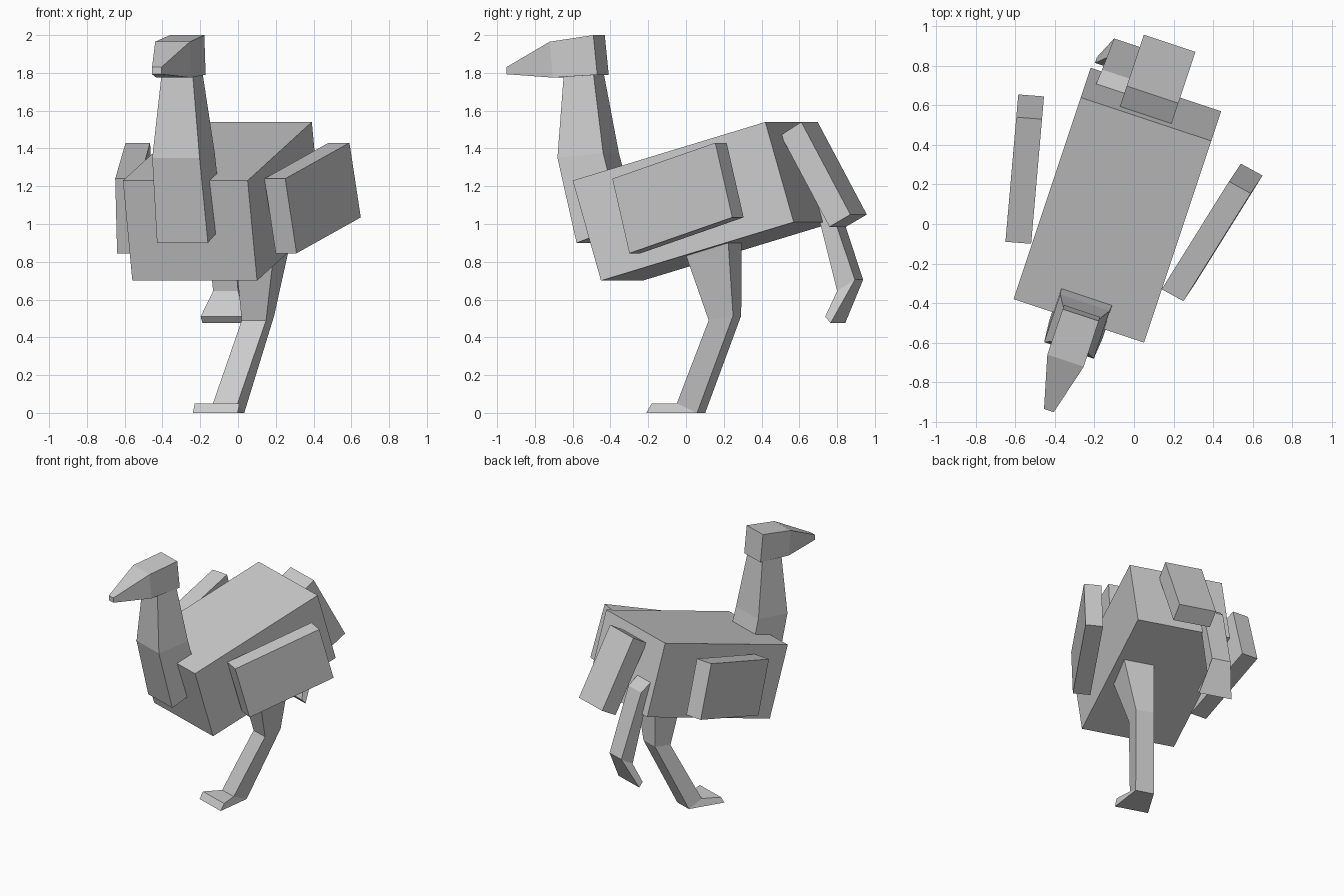
import bpy
import bmesh
import math
from mathutils import Matrix, Vector

if "Cube" in bpy.data.objects:
    bpy.data.objects.remove(bpy.data.objects["Cube"], do_unlink=True)

# One plain grey for the whole bird
grey = bpy.data.materials.new("plain_grey")
grey.use_nodes = True
COLOUR = (0.6, 0.6, 0.6, 1)
grey.diffuse_color = COLOUR
grey.node_tree.nodes["Principled BSDF"].inputs["Base Color"].default_value = COLOUR

# The bird is turned slightly; local x is across, local y runs front to back
TURN = Matrix.Rotation(math.radians(-18.43), 4, 'Z')
MID = -0.11


def loft(name, rings, matrix=TURN):
    """Skin a chain of four-cornered rings and cap both ends."""
    bm = bmesh.new()
    loops = [[bm.verts.new(matrix @ Vector(p)) for p in ring] for ring in rings]
    for a, b in zip(loops, loops[1:]):
        for i in range(4):
            j = (i + 1) % 4
            bm.faces.new((a[i], a[j], b[j], b[i]))
    bm.faces.new(loops[0])
    bm.faces.new(loops[-1])
    bmesh.ops.recalc_face_normals(bm, faces=bm.faces)
    mesh = bpy.data.meshes.new(name)
    bm.to_mesh(mesh)
    bm.free()
    mesh.materials.append(grey)
    obj = bpy.data.objects.new(name, mesh)
    bpy.context.collection.objects.link(obj)
    return obj


def ring(left, right, front, back):
    """Ring from its side limits and its front and back (y, z) points."""
    return [(left, *front), (right, *front), (right, *back), (left, *back)]


def centred(half, front, back):
    return ring(MID - half, MID + half, front, back)


def slab(name, profile, left, right):
    """Side profile of four (y, z) points, extruded across the bird."""
    return loft(name, [[(x, *p) for p in profile] for x in (left, right)])


def wing(name, corner, across, along, down):
    """Tilted box from one corner and its three edges."""
    c, w, l, d = map(Vector, (corner, across, along, down))
    base = [c, c + l, c + l + d, c + d]
    return loft(name, [base, [p + w for p in base]], Matrix.Identity(4))


# Body and tail
slab("body", [(-0.553, 1.23), (0.522, 1.54), (0.68, 1.01), (-0.395, 0.70)],
     MID - 0.348, MID + 0.348)
slab("tail", [(0.65, 1.54), (0.924, 1.05), (0.807, 0.985), (0.535, 1.47)],
     -0.255, 0.02)

# Neck and head
loft("neck", [
    centred(0.142, (-0.60, 0.90), (-0.35, 0.99)),
    centred(0.132, (-0.71, 1.35), (-0.455, 1.375)),
    centred(0.087, (-0.69, 1.79), (-0.525, 1.80)),
])
loft("head", [
    centred(0.096, (-0.522, 2.0), (-0.50, 1.79)),
    centred(0.097, (-0.765, 1.965), (-0.748, 1.775)),
    centred(0.026, (-1.031, 1.83), (-1.031, 1.793)),
])

# Wings
wing("left_wing", (0.25, -0.39, 1.24), (-0.11, 0.06, 0),
     (0.34, 0.545, 0.19), (0.06, 0.09, -0.395))
wing("right_wing", (-0.65, -0.09, 1.24), (0.13, -0.01, 0),
     (0.055, 0.63, 0.19), (0.01, 0.115, -0.395))

# Standing leg: thigh, knee, ankle, toes
loft("left_leg", [
    ring(-0.035, 0.215, (0.01, 1.0), (0.30, 1.0)),
    ring(-0.033, 0.103, (0.161, 0.49), (0.297, 0.515)),
    ring(-0.124, 0.013, (-0.047, 0.05), (0.066, 0)),
    ring(-0.185, 0.065, (-0.17, 0.05), (-0.20, 0)),
])

# Raised leg, trailing behind with the foot hanging
loft("right_leg", [
    ring(-0.42, -0.25, (0.30, 1.2), (0.40, 1.40)),
    ring(-0.40, -0.25, (0.635, 1.12), (0.69, 1.18)),
    ring(-0.392, -0.253, (0.759, 0.645), (0.858, 0.705)),
    ring(-0.445, -0.20, (0.71, 0.51), (0.74, 0.475)),
])
